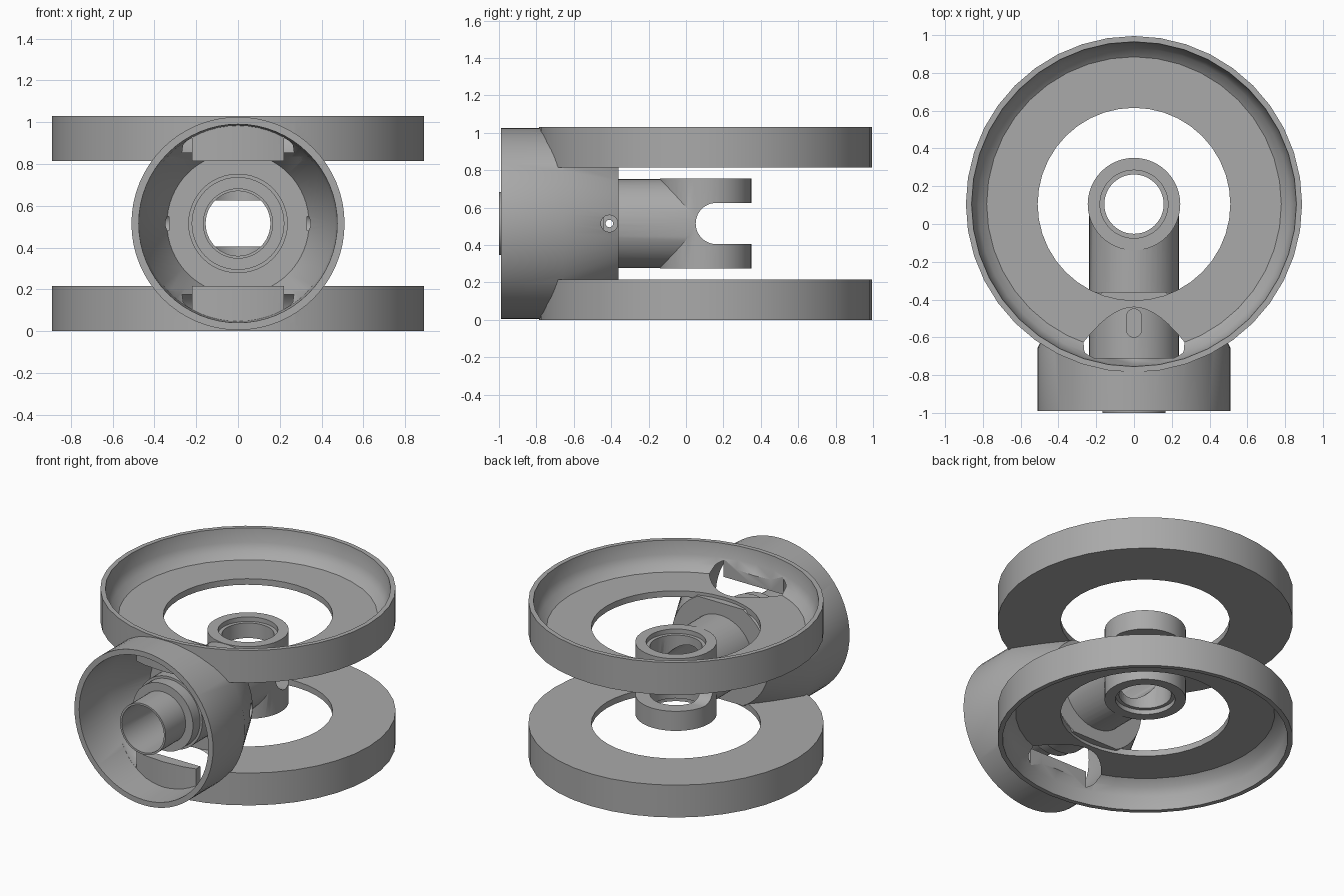
import bpy, bmesh, math

if "Cube" in bpy.data.objects:
    bpy.data.objects.remove(bpy.data.objects["Cube"])

grey = bpy.data.materials.new("plain_grey")
grey.use_nodes = True
grey.diffuse_color = (0.4, 0.4, 0.4, 1)
grey.node_tree.nodes["Principled BSDF"].inputs["Base Color"].default_value = (0.4, 0.4, 0.4, 1)

MID = 0.515      # height of the horizontal axis
PIVOT = 0.105    # y of the vertical axis


def place(p, axis, origin):
    """Turn (a, b, along) into world space for the chosen axis."""
    a, b, h = p
    v = {"x": (h, a, b), "y": (a, h, b), "z": (a, b, h)}[axis]
    return [v[i] + origin[i] for i in range(3)]


def lathe(name, profile, axis, origin, sides=48, ring=False):
    """Revolve (radius, along) points; ring closes the profile, otherwise ends are capped."""
    bm = bmesh.new()
    loops = [[bm.verts.new(place((r * math.cos(t), r * math.sin(t), h), axis, origin))
              for t in (2 * math.pi * i / sides for i in range(sides))] for r, h in profile]
    pairs = list(zip(loops, loops[1:]))
    if ring:
        pairs.append((loops[-1], loops[0]))
    else:
        bm.faces.new(loops[0])
        bm.faces.new(loops[-1])
    for lo, hi in pairs:
        for i in range(sides):
            j = (i + 1) % sides
            bm.faces.new((lo[i], lo[j], hi[j], hi[i]))
    return finish(name, bm)


def finish(name, bm):
    bmesh.ops.recalc_face_normals(bm, faces=bm.faces)
    mesh = bpy.data.meshes.new(name)
    bm.to_mesh(mesh)
    bm.free()
    mesh.materials.append(grey)
    ob = bpy.data.objects.new(name, mesh)
    bpy.context.collection.objects.link(ob)
    return ob


def rod(axis, origin, r, lo, hi, sides=48):
    return lathe("cutter", [(r, lo), (r, hi)], axis, origin, sides)


def box(x, y, z):
    bm = bmesh.new()
    bmesh.ops.create_cube(bm, size=1)
    for v in bm.verts:
        v.co = [lo + (c + 0.5) * (hi - lo) for c, (lo, hi) in zip(v.co, (x, y, z))]
    return finish("cutter", bm)


def combine(ob, other, mode="DIFFERENCE"):
    """Apply a boolean and throw the helper away."""
    mod = ob.modifiers.new("bool", "BOOLEAN")
    mod.operation, mod.object, mod.solver = mode, other, "EXACT"
    bpy.context.view_layer.objects.active = ob
    bpy.ops.object.modifier_apply(modifier=mod.name)
    bpy.data.objects.remove(other)


def smooth(ob):
    bpy.ops.object.select_all(action="DESELECT")
    ob.select_set(True)
    bpy.context.view_layer.objects.active = ob
    bpy.ops.object.shade_smooth_by_angle(angle=math.radians(28))


level = (0, 0, MID)
upright = (0, PIVOT, 0)

# Front drum: open cup with a tapered back
drum = lathe("front_drum", [(0.51, -0.99), (0.51, -0.655), (0.36, -0.36), (0.2, -0.36),
                            (0.2, -0.44), (0.34, -0.44), (0.465, -0.69), (0.475, -0.99)],
             "y", level, 64, ring=True)
for lo, hi in ((0.835, 1.3), (-0.3, 0.195)):
    combine(drum, rod("z", upright, 0.875, lo, hi, 40))

# Two dishes, open outwards, pierced where the drum's cavity passes through
dish = [(0.86, 1.03), (0.85, 0.94), (0.825, 0.89), (0.78, 0.855), (0.51, 0.855),
        (0.51, 0.815), (0.89, 0.815), (0.89, 1.03)]
dishes = []
for name, flip in (("upper_dish", False), ("lower_dish", True)):
    ob = lathe(name, [(r, 2 * MID - z if flip else z) for r, z in dish], "z", upright, 40, ring=True)
    cavity = lathe("cutter", [(0.47, -1.1), (0.465, -0.69), (0.34, -0.44)], "y", level, 64)
    combine(cavity, box((-0.22, 0.22), (-0.9, -0.71), (-0.2, 1.3)))
    combine(ob, cavity)
    dishes.append(ob)

# Stepped tube joined to the upright pivot boss
tube = lathe("axle_tube", [(0.168, -1.0), (0.168, -0.79), (0.222, -0.79), (0.222, -0.715),
                           (0.238, -0.715), (0.238, PIVOT)], "y", level)
combine(tube, rod("z", upright, 0.245, 0.275, 0.755), "UNION")
combine(tube, rod("y", level, 0.155, -1.2, 0.15))
combine(tube, rod("z", upright, 0.157, 0, 1.1))
for lo, hi in ((0.725, 0.9), (0.1, 0.305)):
    combine(tube, rod("z", upright, 0.18, lo, hi))

# Fork gap with a rounded end
combine(tube, rod("x", (0, 0.162, MID), 0.11, -0.5, 0.5))
combine(tube, box((-0.5, 0.5), (0.162, 0.6), (MID - 0.11, MID + 0.11)))

# Shallow oval recess on top of the tube
recess = rod("z", (0, -0.56, 0), 0.04, 0.725, 0.9, 24)
for v in recess.data.vertices:
    if v.co.y > -0.56:
        v.co.y += 0.07
combine(tube, recess)

# Countersunk cross hole through the neck
for ob in (drum, tube):
    combine(ob, rod("x", (0, -0.41, MID), 0.02, -0.7, 0.7, 24))
for lo, hi in ((0.33, 0.7), (-0.7, -0.33)):
    combine(drum, rod("x", (0, -0.41, MID), 0.045, lo, hi, 24))

for ob in [drum, tube] + dishes:
    smooth(ob)
